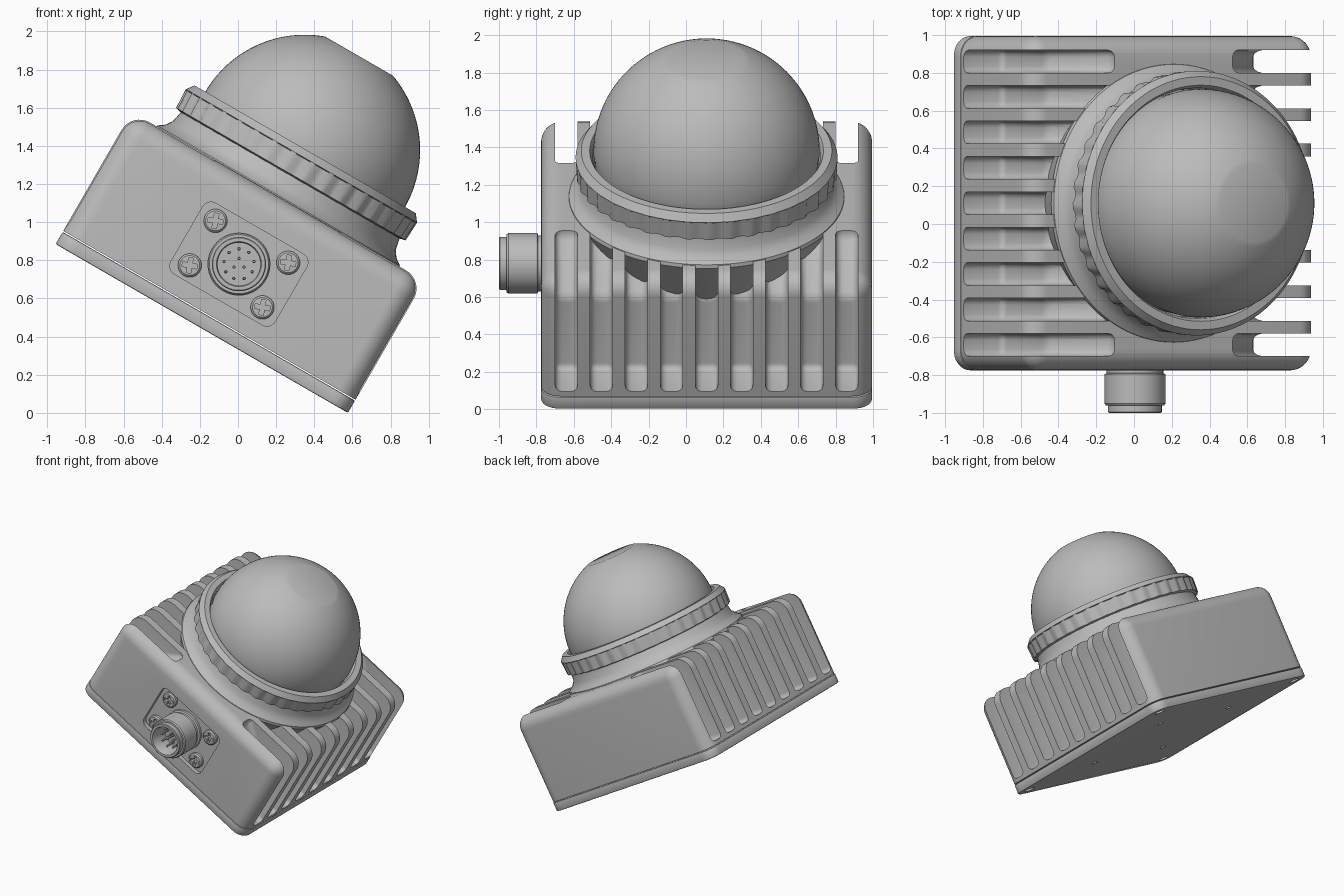
import bpy, bmesh
from math import sin, cos, pi, radians
from mathutils import Matrix, Vector

if "Cube" in bpy.data.objects:
    bpy.data.objects.remove(bpy.data.objects["Cube"])

# Everything is built upright, then tilted by this placement
PLACE = Matrix.Translation((-0.19, 0.11, 0.4425)) @ Matrix.Rotation(radians(30), 4, "Y")
UPRIGHT = Matrix.Rotation(pi / 2, 4, "X")
FRONT = Matrix.Translation((0, -0.89, 0.39)) @ UPRIGHT
HALF = 0.885

grey = bpy.data.materials.new("housing grey")
grey.use_nodes = True
grey.diffuse_color = (0.5, 0.5, 0.5, 1)
grey.node_tree.nodes["Principled BSDF"].inputs["Base Color"].default_value = (0.5, 0.5, 0.5, 1)


def finish(name, bm):
    bmesh.ops.recalc_face_normals(bm, faces=bm.faces)
    mesh = bpy.data.meshes.new(name)
    bm.to_mesh(mesh)
    bm.free()
    mesh.materials.append(grey)
    ob = bpy.data.objects.new(name, mesh)
    bpy.context.collection.objects.link(ob)
    ob.matrix_world = PLACE
    return ob


def prism(bm, points, z0, z1, matrix=Matrix(), bevel=0, segments=3):
    """Extrude a flat outline from z0 to z1, optionally rounding all edges."""
    part = bmesh.new()
    face = part.faces.new([part.verts.new((x, y, z0)) for x, y in points])
    new = bmesh.ops.extrude_face_region(part, geom=[face])["geom"]
    bmesh.ops.translate(part, vec=(0, 0, z1 - z0),
                        verts=[v for v in new if isinstance(v, bmesh.types.BMVert)])
    bmesh.ops.recalc_face_normals(part, faces=part.faces)
    if bevel:
        bmesh.ops.bevel(part, geom=part.edges[:], offset=bevel, segments=segments,
                        profile=0.5, affect="EDGES")
    part.transform(matrix)
    temp = bpy.data.meshes.new("temp")
    part.to_mesh(temp)
    part.free()
    bm.from_mesh(temp)
    bpy.data.meshes.remove(temp)


def revolve(bm, profile, n=96, matrix=Matrix(), notch=None):
    """Spin (radius, height) points round z; both ends lie on the axis or close up."""
    rows = []
    for k, (r, z) in enumerate(profile):
        if r == 0:
            rows.append([bm.verts.new(matrix @ Vector((0, 0, z)))] * n)
            continue
        row = []
        for i in range(n):
            a = 2 * pi * i / n
            rr = r - (notch(i) if notch and k in (1, 2) else 0)
            row.append(bm.verts.new(matrix @ Vector((rr * cos(a), rr * sin(a), z))))
        rows.append(row)
    if profile[0][0]:
        rows.append(rows[0])
    for low, high in zip(rows, rows[1:]):
        for i in range(n):
            j = (i + 1) % n
            bm.faces.new(list(dict.fromkeys((low[i], low[j], high[j], high[i]))))


def rounded(w, h, r, steps=6):
    pts = []
    for q, (sx, sy) in enumerate(((1, 1), (-1, 1), (-1, -1), (1, -1))):
        for s in range(steps + 1):
            a = pi / 2 * (q + s / steps)
            pts.append((sx * (w - r) + r * cos(a), sy * (h - r) + r * sin(a)))
    return pts


def boolean(ob, cutter, operation="DIFFERENCE"):
    cutter.hide_render = True
    mod = ob.modifiers.new("cut", "BOOLEAN")
    mod.operation, mod.object, mod.solver = operation, cutter, "EXACT"
    bpy.context.view_layer.objects.active = ob
    bpy.ops.object.modifier_apply(modifier=mod.name)
    bpy.data.objects.remove(cutter)


# Main housing with rounded uprights and top edges
bm = bmesh.new()
bmesh.ops.create_cube(bm, size=1)
bm.transform(Matrix.Translation((0, 0, 0.44)) @ Matrix.Diagonal((2 * HALF, 2 * HALF, 0.72, 1)))
edges = [e for e in bm.edges if sum(v.co.z for v in e.verts) > 0.5]
bmesh.ops.bevel(bm, geom=edges, offset=0.11, segments=8, profile=0.5, affect="EDGES")
housing = finish("housing", bm)

# Cooling slots on both sides, nine each
bm = bmesh.new()
SLOT = [(1.1, 0.11), (0.64, 0.11), (0.64, 0.55), (0.36, 0.77), (0.36, 1.0), (1.1, 1.0)]
for side in (1, -1):
    for i in range(-4, 5):
        y = i * 0.1875
        prism(bm, [(side * u, w) for u, w in SLOT], -y - 0.06, -y + 0.06, UPRIGHT, 0.035)
boolean(housing, finish("slot_cutter", bm))

# Flared neck below the collar
bm = bmesh.new()
revolve(bm, [(0, 0.45), (0.6, 0.45), (0.64, 0.55), (0.74, 0.785), (0.735, 0.805), (0.70, 0.83),
             (0.675, 0.865), (0.66, 0.94), (0, 0.94)])
boolean(housing, finish("neck", bm), "UNION")

# Recessed connector panel
bm = bmesh.new()
prism(bm, rounded(0.315, 0.215, 0.05), -0.04, 0.1, FRONT)
boolean(housing, finish("panel_cutter", bm))

# Base plate with screw holes underneath
bm = bmesh.new()
prism(bm, rounded(HALF, HALF, 0.1), 0, 0.074, bevel=0.008, segments=2)
prism(bm, rounded(HALF - 0.012, HALF - 0.012, 0.1), 0.07, 0.085)
base = finish("base_plate", bm)
bm = bmesh.new()
for x in (-0.79, 0.79):
    for y in (-0.79, 0.79):
        revolve(bm, [(0, -0.1), (0.04, -0.1), (0.04, 0.03), (0, 0.03)], 24,
                Matrix.Translation((x, y, 0)))
for x, y in ((0.4, 0.4), (0.4, -0.4), (-0.4, 0.4), (-0.4, -0.4)):
    revolve(bm, [(0, -0.1), (0.025, -0.1), (0.025, 0.04), (0, 0.04)], 20,
            Matrix.Translation((x, y, 0)))
boolean(base, finish("hole_cutter", bm))

# Grip collar with shallow notches
bm = bmesh.new()
revolve(bm, [(0.655, 0.925), (0.695, 0.935), (0.70, 1.04), (0.70, 1.045), (0.67, 1.085),
             (0.625, 1.085), (0.61, 1.06), (0.60, 0.925)], 152,
        notch=lambda i: 0.014 if i % 4 > 1 else 0)
finish("collar", bm)

# Dome with a flat cap
bm = bmesh.new()
R, cap = 0.605, radians(19.8)
arc = [(0, 0.95), (0.59, 0.95)]
for k in range(29):
    a = cap + (pi / 2 - cap) * (1 - k / 28)
    arc.append((R * sin(a), 1.08 + R * cos(a)))
revolve(bm, arc + [(0, arc[-1][1])])
finish("dome", bm)

# Round connector with hollow socket
bm = bmesh.new()
revolve(bm, [(0, -0.06), (0.165, -0.06), (0.165, -0.02), (0.15, -0.015), (0.15, 0.01),
             (0.162, 0.015), (0.162, 0.17), (0.155, 0.18), (0.142, 0.18), (0.142, 0.215),
             (0.137, 0.22), (0.118, 0.22), (0.112, 0.21), (0.112, 0.06), (0, 0.06)], 48, FRONT)
finish("connector", bm)

# Connector pins: an outer ring of nine, an inner ring of three
bm = bmesh.new()
for count, radius in ((9, 0.08), (3, 0.03)):
    for i in range(count):
        a = 2 * pi * i / count
        spot = Matrix.Translation((radius * cos(a), radius * sin(a), 0))
        revolve(bm, [(0, 0.05), (0.009, 0.05), (0.009, 0.15), (0.005, 0.16), (0, 0.16)],
                10, FRONT @ spot)
finish("connector_pins", bm)

# Four panel screws with cross drives
a, b = 0.012, 0.04
CROSS = [(b, -a), (b, a), (a, a), (a, b), (-a, b), (-a, a),
         (-b, a), (-b, -a), (-a, -a), (-a, -b), (a, -b), (a, -a)]
heads, drives = bmesh.new(), bmesh.new()
for x in (-0.22, 0.22):
    for y in (-0.135, 0.135):
        spot = FRONT @ Matrix.Translation((x, y, 0)) @ Matrix.Rotation(radians(20), 4, "Z")
        revolve(heads, [(0, -0.06), (0.062, -0.06), (0.062, -0.018), (0.052, -0.008), (0, -0.004)],
                32, spot)
        prism(drives, CROSS, -0.03, 0.05, spot)
screws = finish("panel_screws", heads)
boolean(screws, finish("drive_cutter", drives))

# Smooth shading with sharp edges kept
for ob in bpy.context.collection.objects:
    if ob.type == "MESH" and grey.name in ob.data.materials:
        bpy.ops.object.select_all(action="DESELECT")
        ob.select_set(True)
        bpy.context.view_layer.objects.active = ob
        bpy.ops.object.shade_smooth_by_angle(angle=radians(32))
